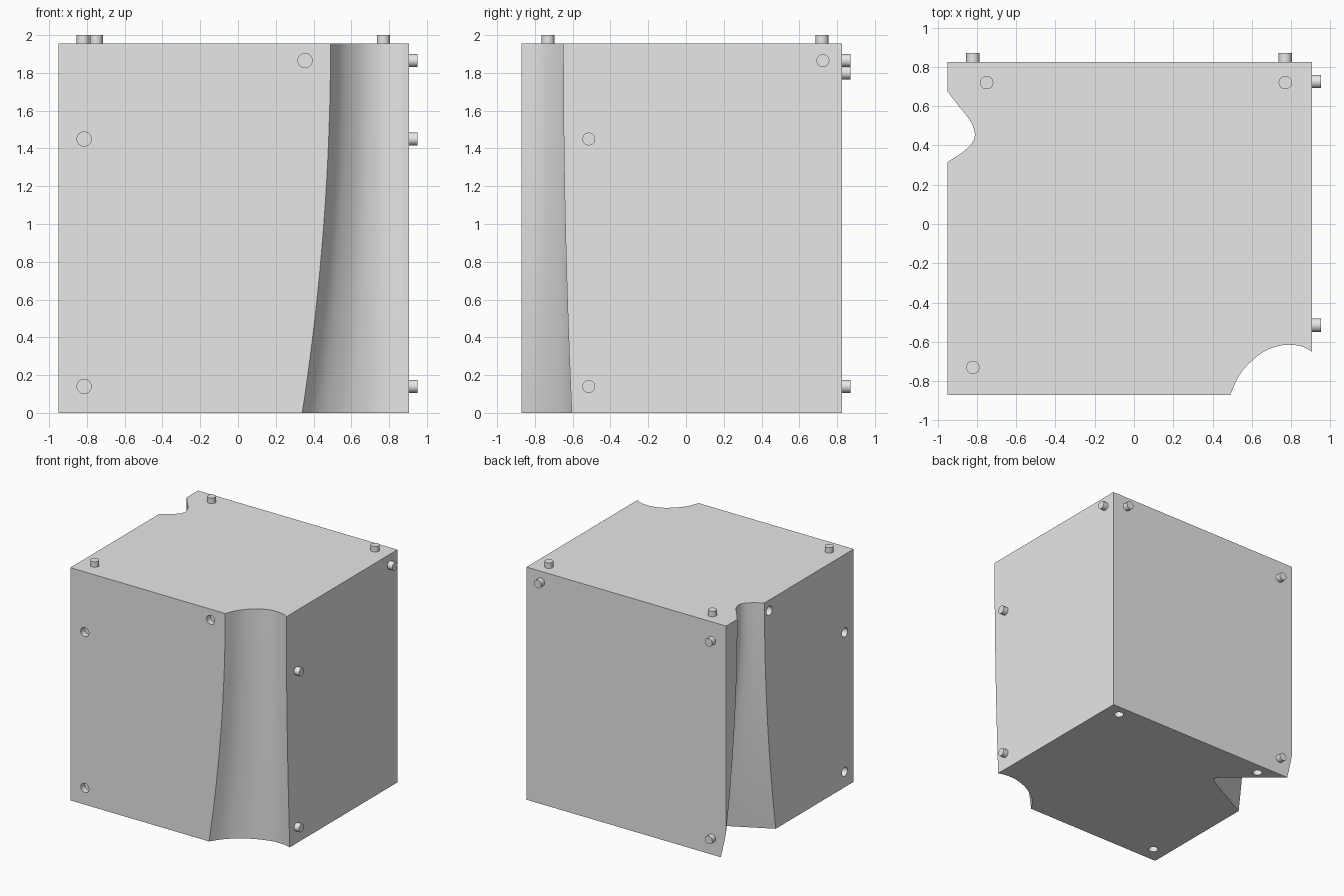
import bpy, bmesh, math
from mathutils import Vector, Matrix

if "Cube" in bpy.data.objects:
    bpy.data.objects.remove(bpy.data.objects["Cube"])

X0, X1, Y0, Y1, H = -0.95, 0.905, -0.87, 0.825, 1.955

grey = bpy.data.materials.new("light_grey")
grey.diffuse_color = (0.8, 0.8, 0.8, 1)
grey.use_nodes = True
grey.node_tree.nodes["Principled BSDF"].inputs["Base Color"].default_value = grey.diffuse_color


def make_object(name, bm):
    bmesh.ops.recalc_face_normals(bm, faces=bm.faces[:])
    mesh = bpy.data.meshes.new(name)
    bm.to_mesh(mesh)
    bm.free()
    mesh.materials.append(grey)
    ob = bpy.data.objects.new(name, mesh)
    bpy.context.collection.objects.link(ob)
    return ob


def smooth(ob, degrees=35):
    bpy.ops.object.select_all(action='DESELECT')
    ob.select_set(True)
    bpy.context.view_layer.objects.active = ob
    bpy.ops.object.shade_smooth_by_angle(angle=math.radians(degrees))


def cylinder(name, center, axis, radius, depth):
    bm = bmesh.new()
    rot = Vector((0, 0, 1)).rotation_difference(Vector(axis)).to_matrix().to_4x4()
    bmesh.ops.create_cone(bm, cap_ends=True, segments=24, radius1=radius, radius2=radius,
                          depth=depth, matrix=Matrix.Translation(center) @ rot)
    return make_object(name, bm)


def spline(pts, steps=4):
    """Catmull-Rom curve through 2D points."""
    p = [2 * pts[0] - pts[1]] + pts + [2 * pts[-1] - pts[-2]]
    out = []
    for i in range(1, len(p) - 2):
        a, b, c, d = p[i - 1:i + 3]
        for k in range(steps):
            t = k / steps
            out.append(0.5 * (2 * b + (c - a) * t + (2 * a - 5 * b + 4 * c - d) * t * t
                              + (3 * b - a - 3 * c + d) * t ** 3))
    return out + [pts[-1]]


def groove_cutter(name, top, bottom, outer, layers=16):
    """Loft between two groove profiles; outer() closes the section outside the block."""
    bm = bmesh.new()
    rings = []
    for i in range(layers + 1):
        t = -0.01 + 1.02 * i / layers
        f = (1 - t) ** 2
        curve = spline([Vector(a).lerp(Vector(b), f) for a, b in zip(top, bottom)])
        section = curve + [Vector(v) for v in outer(curve[0], curve[-1])]
        rings.append([bm.verts.new((v.x, v.y, t * H)) for v in section])
    n = len(rings[0])
    for lo, hi in zip(rings, rings[1:]):
        for j in range(n):
            k = (j + 1) % n
            bm.faces.new((lo[j], lo[k], hi[k], hi[j]))
    bm.faces.new(rings[0])
    bm.faces.new(rings[-1])
    return make_object(name, bm)


def cut(target, cutter):
    mod = target.modifiers.new("cut", 'BOOLEAN')
    mod.operation, mod.solver, mod.object = 'DIFFERENCE', 'EXACT', cutter
    bpy.context.view_layer.objects.active = target
    bpy.ops.object.modifier_apply(modifier=mod.name)
    bpy.data.objects.remove(cutter)


# Main block
bm = bmesh.new()
bmesh.ops.create_cube(bm, size=1, matrix=Matrix.Translation(((X0 + X1) / 2, (Y0 + Y1) / 2, H / 2))
                      @ Matrix.Diagonal((X1 - X0, Y1 - Y0, H, 1)))
block = make_object("block", bm)

# Flared groove on the front right corner
cut(block, groove_cutter(
    "corner_groove",
    [(.49, Y0), (.53, -.78), (.58, -.715), (.66, -.65), (.74, -.62), (.80, -.615), (.86, -.625), (X1, -.65)],
    [(.34, Y0), (.395, -.79), (.46, -.725), (.57, -.65), (.68, -.605), (.76, -.588), (.845, -.59), (X1, -.605)],
    lambda a, b: [(1.1, b.y), (1.1, -1.1), (a.x, -1.1)]))

# Flared groove on the left side, breaking through the back near the bottom
cut(block, groove_cutter(
    "side_groove",
    [(X0, .675), (-.88, .585), (-.83, .52), (-.81, .455), (-.83, .405), (-.88, .36), (X0, .315)],
    [(X0, .865), (-.74, .69), (-.56, .535), (-.47, .44), (-.53, .385), (-.72, .285), (X0, .165)],
    lambda a, b: [(-1.1, b.y), (-1.1, a.y)]))

# Sockets on the front, left and bottom
sockets = [((x, Y0, z), (0, 1, 0)) for x, z in ((-.815, 1.45), (-.815, .14), (.355, 1.865))]
sockets += [((X0, y, z), (1, 0, 0)) for y, z in ((-.75, 1.30), (-.75, .13), (.25, 1.865))]
sockets += [((x, y, 0), (0, 0, 1)) for x, y in ((.77, .73), (-.67, .73), (-.82, -.74))]
for center, axis in sockets:
    cut(block, cylinder("socket", center, axis, .038, .10))
smooth(block)

# Pegs on the top, right and back
L = .046
pegs = [((x, y, H + L / 2), (0, 0, 1)) for x, y in ((-.82, -.73), (-.75, .72), (.77, .72))]
pegs += [((X1 + L / 2, y, z), (1, 0, 0)) for y, z in ((-.515, 1.45), (-.515, .14), (.725, 1.865))]
pegs += [((x, Y1 + L / 2, z), (0, 1, 0)) for x, z in ((.77, 1.865), (-.82, 1.80), (-.82, .14))]
for center, axis in pegs:
    smooth(cylinder("peg", center, axis, .034, L))
